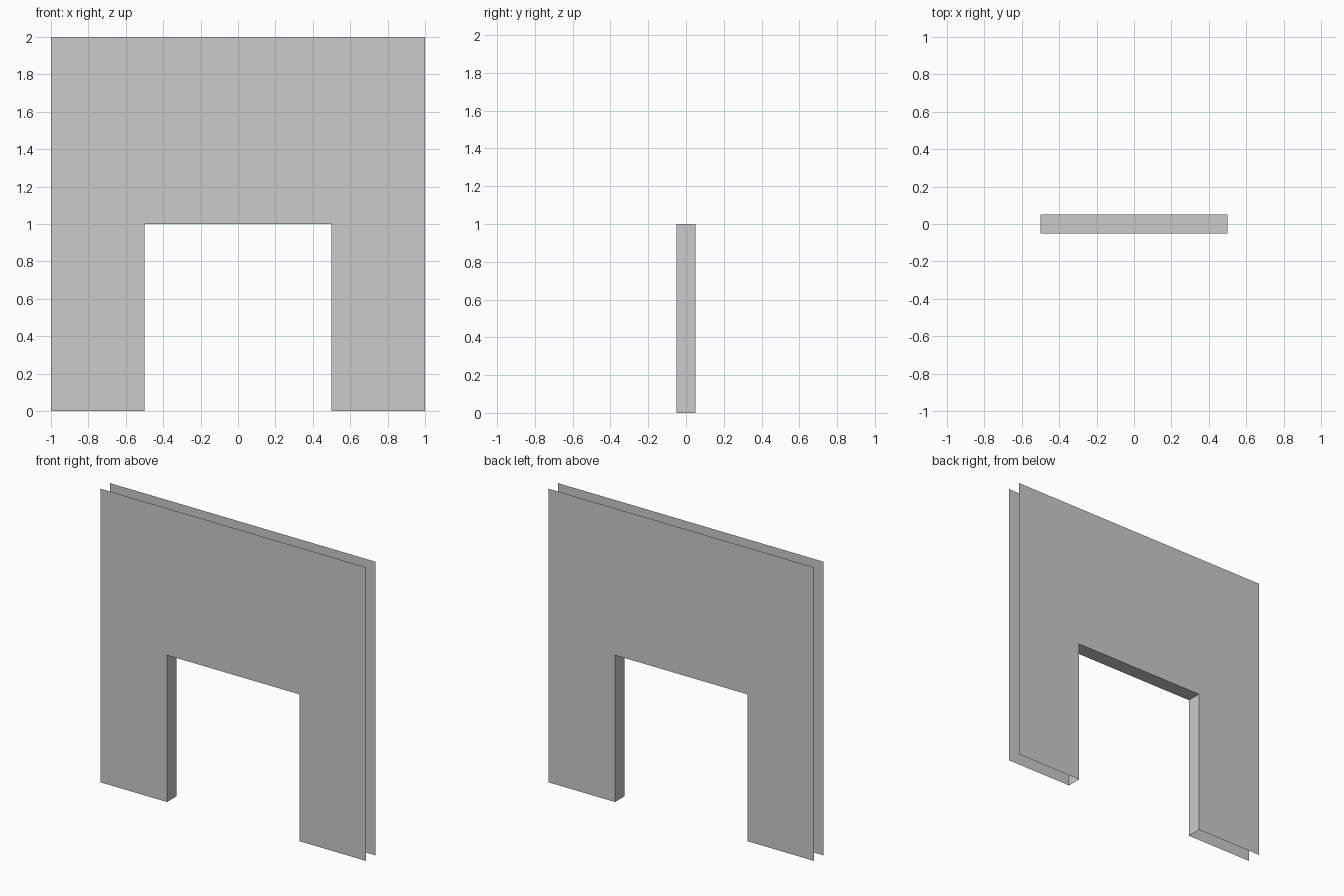
import bpy, bmesh

if "Cube" in bpy.data.objects:
    bpy.data.objects.remove(bpy.data.objects["Cube"])

HALF_T = 0.05  # half the wall thickness
# Outline of the wall; the last four points trace the doorway
OUTLINE = [(0.5, 0), (1, 0), (1, 2), (-1, 2), (-1, 0), (-0.5, 0), (-0.5, 1), (0.5, 1)]
DOORWAY = [(-0.5, 0), (-0.5, 1), (0.5, 1), (0.5, 0)]


def make_object(name, polygons):
    bm = bmesh.new()
    for poly in polygons:
        bm.faces.new([bm.verts.new(p) for p in poly])
    bmesh.ops.remove_doubles(bm, verts=bm.verts, dist=1e-5)
    mesh = bpy.data.meshes.new(name)
    bm.to_mesh(mesh)
    bm.free()
    obj = bpy.data.objects.new(name, mesh)
    bpy.context.collection.objects.link(obj)
    return obj


# Front and back wall sheets (outer rim stays open)
make_object("wall_front", [[(x, -HALF_T, z) for x, z in OUTLINE]])
make_object("wall_back", [[(x, HALF_T, z) for x, z in reversed(OUTLINE)]])

# Doorway lining: two jambs and the head, facing into the opening
make_object("doorway_lining", [
    [(a[0], -HALF_T, a[1]), (a[0], HALF_T, a[1]),
     (b[0], HALF_T, b[1]), (b[0], -HALF_T, b[1])]
    for a, b in zip(DOORWAY, DOORWAY[1:])])
